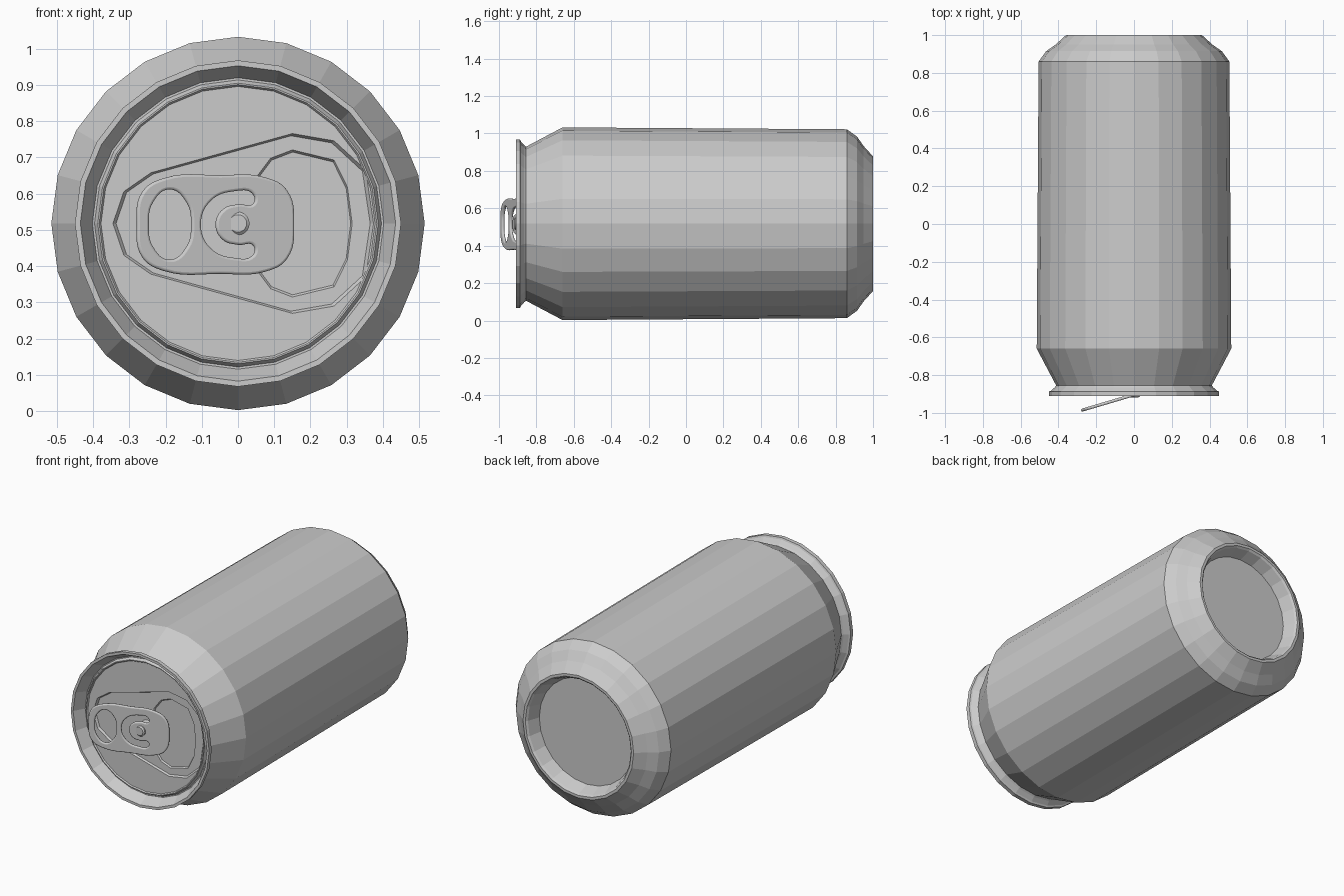
import bpy, bmesh
from math import sin, cos, pi, radians

if "Cube" in bpy.data.objects:
    bpy.data.objects.remove(bpy.data.objects["Cube"])

CZ = 0.5175          # height of the can's axis
LID_Y = -0.855


def circle(r, y, n):
    return [(r * sin(2 * pi * i / n), y, CZ + r * cos(2 * pi * i / n)) for i in range(n)]


def mirrored(half):
    """Close a half outline (both ends on the axis) by mirroring it."""
    return half + [(x, -z) for x, z in reversed(half[1:-1])]


def outline(half, y, s=1.0, cx=0.0):
    return [(cx + (x - cx) * s, y, CZ + z * s) for x, z in mirrored(half)]


def add_loop(bm, pts):
    return [bm.verts.new(p) for p in pts]


def bridge(bm, a, b):
    n = len(a)
    for i in range(n):
        j = (i + 1) % n
        bm.faces.new((a[i], a[j], b[j], b[i]))


def loop_edges(bm, vs):
    out = []
    for i, v in enumerate(vs):
        w = vs[(i + 1) % len(vs)]
        out.append(bm.edges.get((v, w)) or bm.edges.new((v, w)))
    return out


def fill_between(bm, a, b):
    bmesh.ops.triangle_fill(bm, edges=loop_edges(bm, a) + loop_edges(bm, b),
                            use_beauty=True, normal=(0, -1, 0))


def make_object(bm, name):
    me = bpy.data.meshes.new(name)
    bm.to_mesh(me)
    bm.free()
    ob = bpy.data.objects.new(name, me)
    bpy.context.collection.objects.link(ob)
    return ob


def lathe(name, profile, n, cap_start=False, cap_end=False):
    bm = bmesh.new()
    rings = [add_loop(bm, circle(r, y, n)) for r, y in profile]
    for a, b in zip(rings, rings[1:]):
        bridge(bm, a, b)
    if cap_start:
        bm.faces.new(rings[0])
    if cap_end:
        bm.faces.new(rings[-1])
    bmesh.ops.recalc_face_normals(bm, faces=bm.faces)
    return make_object(bm, name)


# Can body: recessed base, foot ring, wall, shoulder, neck, rim and lid groove
lathe("can_body", [
    (0.31, 0.92), (0.335, 0.99), (0.345, 1.0), (0.36, 1.0), (0.415, 0.95),
    (0.465, 0.915), (0.505, 0.86), (0.515, -0.66), (0.412, -0.855),
    (0.42, -0.865), (0.44, -0.883), (0.45, -0.887), (0.45, -0.91),
    (0.435, -0.91), (0.402, -0.845), (0.396, -0.845), (0.387, -0.862),
    (0.383, -0.862), (0.378, LID_Y)], 24, cap_start=True)

# Lid: flat disc with a teardrop recess and a scored mouth panel
teardrop = [(-0.345, 0), (-0.315, 0.088), (-0.24, 0.14), (0.15, 0.248),
            (0.265, 0.228), (0.352, 0.148), (0.38 - 0.006, 0)]
mouth = [(0.05, 0), (0.045, 0.12), (0.09, 0.18), (0.15, 0.203),
         (0.265, 0.175), (0.302, 0.1), (0.315, 0)]
bm = bmesh.new()
rim = add_loop(bm, circle(0.378, LID_Y, 24))
drop_top = add_loop(bm, outline(teardrop, LID_Y))
drop_low = add_loop(bm, outline(teardrop, LID_Y + 0.012, 0.975))
mouth_top = add_loop(bm, outline(mouth, LID_Y + 0.012, 1.0, 0.18))
mouth_low = add_loop(bm, outline(mouth, LID_Y + 0.02, 0.97, 0.18))
fill_between(bm, rim, drop_top)
bridge(bm, drop_top, drop_low)
fill_between(bm, drop_low, mouth_top)
bridge(bm, mouth_top, mouth_low)
bm.faces.new(mouth_low)
bm.normal_update()
for f in bm.faces:
    if f.normal.y > 0:
        f.normal_flip()
make_object(bm, "lid")

# Rivet holding the tab
rivet = lathe("rivet", [(0.04, -0.84), (0.032, -0.86), (0.032, -0.911),
                        (0.024, -0.918)], 20, cap_end=True)

# Pull tab: rounded plate with a finger hole and a C-shaped slot
tab_edge = [(-0.28, 0), (-0.265, 0.09), (-0.205, 0.128), (-0.05, 0.136),
            (0.075, 0.13), (0.135, 0.095), (0.155, 0)]
finger_hole = [(-0.247, 0), (-0.235, 0.062), (-0.19, 0.097), (-0.143, 0.062), (-0.13, 0)]
slot = [(-0.103, 0), (-0.075, 0.066), (-0.01, 0.092), (0.04, 0.085), (0.042, 0.058),
        (0.0, 0.056), (-0.042, 0.042), (-0.062, 0)]
cu = bpy.data.curves.new("pull_tab", 'CURVE')
cu.dimensions = '2D'
cu.fill_mode = 'BOTH'
cu.resolution_u = 6
cu.extrude = 0.001
cu.bevel_depth = 0.007
cu.bevel_resolution = 2
cu.offset = -0.007
for half, hole in ((tab_edge, False), (finger_hole, True), (slot, True)):
    pts = mirrored(half)
    if hole:
        pts.reverse()
    sp = cu.splines.new('BEZIER')
    sp.bezier_points.add(len(pts) - 1)
    sp.use_cyclic_u = True
    for bp, (x, z) in zip(sp.bezier_points, pts):
        bp.co = (x, z, 0)
        bp.handle_left_type = bp.handle_right_type = 'AUTO'
tab = bpy.data.objects.new("pull_tab", cu)
bpy.context.collection.objects.link(tab)
tab.location = (0, -0.904, CZ - 0.003)
tab.rotation_euler = (radians(90), 0, radians(16.5))
tab.scale = (1.04, 1, 1)

# Bake the tab to a mesh and smooth it along with the rivet
bpy.ops.object.select_all(action='DESELECT')
tab.select_set(True)
bpy.context.view_layer.objects.active = tab
bpy.ops.object.convert(target='MESH')
bpy.context.view_layer.objects.active.select_set(True)
rivet.select_set(True)
bpy.ops.object.shade_smooth_by_angle(angle=radians(40))
